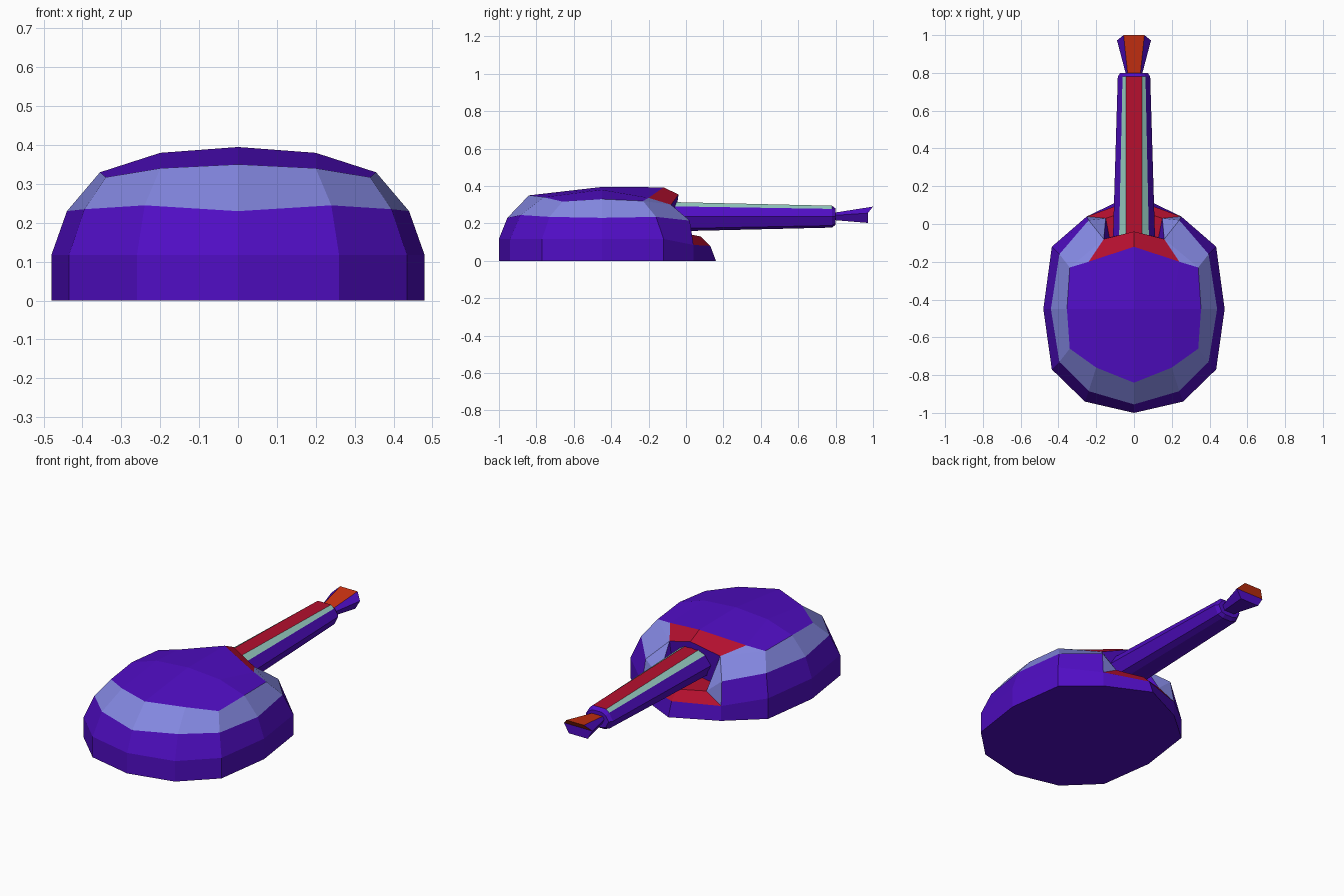
import bpy, bmesh

if "Cube" in bpy.data.objects:
    bpy.data.objects.remove(bpy.data.objects["Cube"])

def material(name, rgb):
    m = bpy.data.materials.new(name)
    m.diffuse_color = (*rgb, 1)
    m.use_nodes = True
    m.node_tree.nodes["Principled BSDF"].inputs["Base Color"].default_value = m.diffuse_color
    return m

MATS = [material("purple", (0.08, 0.004, 0.55)),
        material("periwinkle", (0.225, 0.24, 0.74)),
        material("crimson", (0.46, 0.005, 0.028)),
        material("mint", (0.31, 0.61, 0.54)),
        material("orange", (0.61, 0.032, 0.006))]
PURPLE, BLUE, RED, MINT, ORANGE = range(5)

def finish(name, faces):
    """Make an object from (points, colour) faces given for the +x half or whole."""
    bm = bmesh.new()
    for pts, col in faces:
        f = bm.faces.new([bm.verts.new(p) for p in pts])
        f.material_index = col
    bmesh.ops.remove_doubles(bm, verts=bm.verts, dist=0.0005)
    bmesh.ops.recalc_face_normals(bm, faces=bm.faces)
    me = bpy.data.meshes.new(name)
    bm.to_mesh(me)
    bm.free()
    for m in MATS:
        me.materials.append(m)
    ob = bpy.data.objects.new(name, me)
    bpy.context.collection.objects.link(ob)
    return ob

def mirrored(faces):
    return faces + [([(-x, y, z) for x, y, z in pts], c) for pts, c in faces]

# turret dome: half rings running from the back centre to the front cheek
outline = [(0, -1), (.26, -.94), (.435, -.77), (.48, -.45), (.435, -.12), (.25, .04)]
r0 = [(x, y, 0) for x, y in outline]
r1 = [(x, y, .117) for x, y in outline]
r1[5] = (.25, .04, .085)
r2 = [(0, -.955, .23), (.24, -.885, .245), (.395, -.73, .235),
      (.44, -.45, .23), (.395, -.16, .235), (.24, .02, .215)]
r3 = [(0, -.84, .35), (.2, -.76, .34), (.34, -.66, .317),
      (.355, -.45, .33), (.34, -.23, .32), (.16, -.08, .30)]
dome = []
for lo, hi, col in ((r0, r1, PURPLE), (r1, r2, PURPLE), (r2, r3, BLUE)):
    for i in range(5):
        dome.append(([lo[i], lo[i + 1], hi[i + 1], hi[i]], col))

# roof and its red front lip
mid, side = (0, -.45, .395), (.2, -.45, .38)
lip_side, lip_top, lip_low = (.24, -.2, .337), (0, -.12, .393), (0, -.04, .355)
dome += [([r3[0], r3[1], side, mid], PURPLE),
         ([r3[1], r3[2], r3[3], side], PURPLE),
         ([side, r3[3], r3[4], lip_side], PURPLE),
         ([mid, side, lip_side, lip_top], PURPLE),
         ([r3[4], r3[5], lip_side], BLUE),
         ([lip_top, lip_side, r3[5], lip_low], RED)]

# gun recess: sill, cheeks, back wall, and the underside
toe, sill, shelf = (0, .16, 0), (0, .13, .08), (0, .08, .13)
corner, floor, back = (.15, .03, .14), (.13, -.07, .14), (0, -.1, .14)
dome += [([r0[5], toe, sill, r1[5]], PURPLE),
         ([r1[5], sill, shelf, corner], RED),
         ([shelf, corner, floor, back], RED),
         ([r1[5], corner, r2[5]], BLUE),
         ([r2[5], corner, r3[5]], BLUE),
         ([corner, floor, r3[5]], PURPLE),
         ([floor, back, lip_low, r3[5]], PURPLE),
         (r0 + [toe], PURPLE)]
finish("turret_dome", mirrored(dome))

def loft(sections, colour):
    """Skin equal-length cross-sections and cap both ends."""
    faces, n = [], len(sections[0])
    for s, (a, b) in enumerate(zip(sections, sections[1:])):
        for i in range(n):
            j = (i + 1) % n
            faces.append(([a[i], a[j], b[j], b[i]], colour(s, i)))
    return faces + [(sections[0], PURPLE)], sections[-1]

# barrel: ten-sided tapered tube with a striped top
half = [(.042, .078), (.078, .055), (.11, 0), (.08, -.065), (.04, -.08)]
ring = half + [(-x, z) for x, z in reversed(half)]
def section(y, sx, sz):
    # the red stripe keeps its width along the barrel
    return [(x * (1 if abs(z - .078) < .001 else sx), y, .237 + z * sz) for x, z in ring]
def stripe(s, i):
    return PURPLE if s else {9: RED, 0: MINT, 8: MINT}.get(i, PURPLE)
body = [section(-.1, 1.02, 1), section(.78, .78, .74),
        [(x * .66, .80, .237 + z * .55) for x, z in ring]]
faces, end = loft(body, stripe)
finish("gun_barrel", faces + [(end, PURPLE)])

# flared muzzle: orange top and overhanging upper end
def muzzle(y_top, y_low, top, mid_x, low, zt, zm, zl):
    return [(top, y_top, zt), (mid_x, y_low, zm), (low, y_low, zl),
            (-low, y_low, zl), (-mid_x, y_low, zm), (-top, y_top, zt)]
faces, e = loft([muzzle(.79, .79, .033, .042, .03, .257, .243, .218),
                 muzzle(1.0, .972, .055, .09, .06, .29, .255, .203)],
                lambda s, i: ORANGE if i == 5 else PURPLE)
finish("muzzle", faces + [([e[0], e[1], e[4], e[5]], ORANGE),
                          ([e[1], e[2], e[3], e[4]], PURPLE)])
